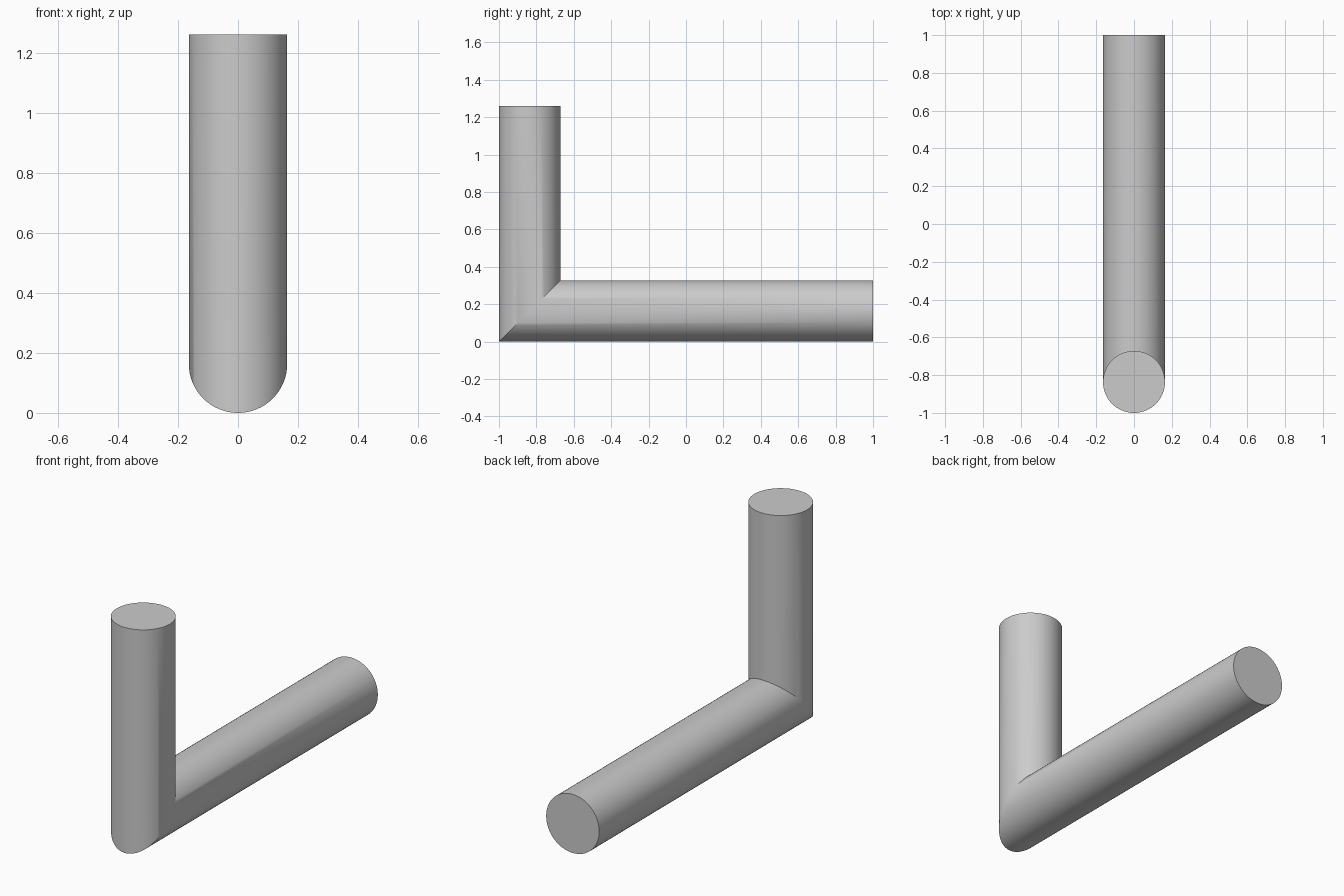
import bpy, bmesh
from math import cos, sin, tau, radians

if "Cube" in bpy.data.objects:
    bpy.data.objects.remove(bpy.data.objects["Cube"], do_unlink=True)

R, HEIGHT, SIDES = 0.164, 1.26, 64

grey = bpy.data.materials.new("plain_grey")
grey.use_nodes = True
colour = (0.6, 0.6, 0.6, 1)
grey.diffuse_color = colour
grey.node_tree.nodes["Principled BSDF"].inputs["Base Color"].default_value = colour

# Three rings: top of the upright, mitre at the elbow, far end of the arm
bm = bmesh.new()
top, mitre, end = [], [], []
for i in range(SIDES):
    a = tau * i / SIDES
    x, s = R * cos(a), R + R * sin(a)
    top.append(bm.verts.new((x, s - 1, HEIGHT)))
    mitre.append(bm.verts.new((x, s - 1, s)))
    end.append(bm.verts.new((x, 1, s)))

# Pipe walls and flat end caps
for a, b in ((top, mitre), (mitre, end)):
    for i in range(SIDES):
        j = (i + 1) % SIDES
        bm.faces.new((a[i], b[i], b[j], a[j]))
bm.faces.new(top)
bm.faces.new(end)
bmesh.ops.recalc_face_normals(bm, faces=bm.faces)

mesh = bpy.data.meshes.new("elbow_pipe")
bm.to_mesh(mesh)
bm.free()
mesh.materials.append(grey)
pipe = bpy.data.objects.new("elbow_pipe", mesh)
bpy.context.collection.objects.link(pipe)

# Smooth walls with a crisp mitre and end rims
bpy.ops.object.select_all(action='DESELECT')
pipe.select_set(True)
bpy.context.view_layer.objects.active = pipe
bpy.ops.object.shade_smooth_by_angle(angle=radians(30))
